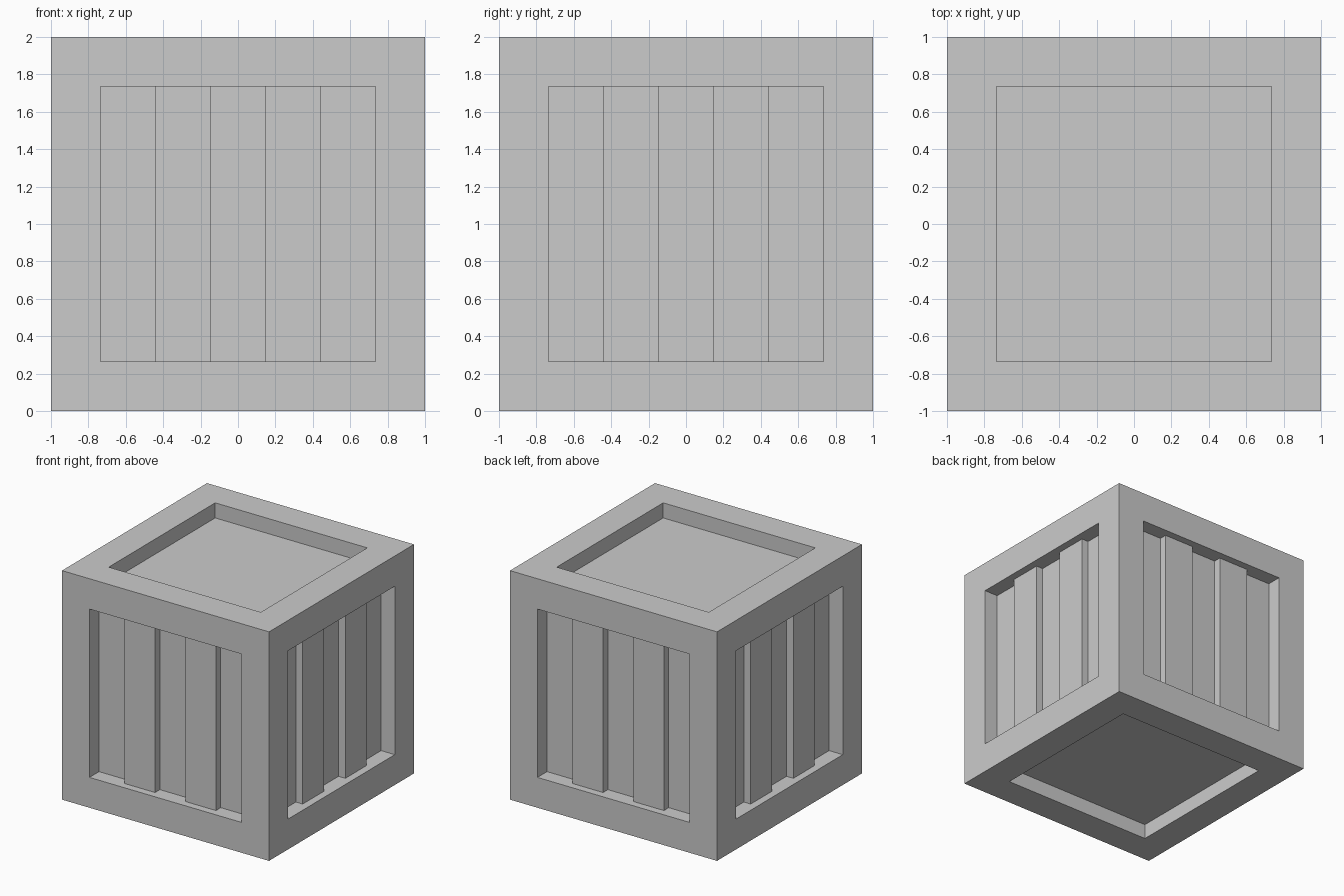
import bpy, bmesh, math
from mathutils import Matrix

if "Cube" in bpy.data.objects:
    bpy.data.objects.remove(bpy.data.objects["Cube"])

BORDER = 0.265            # frame width
DEEP, SHALLOW = 0.132, 0.066  # recess of sunken and raised planks
HALF = 1 - BORDER
PLANKS = 5


def add_object(name, bm):
    mesh = bpy.data.meshes.new(name)
    bm.to_mesh(mesh)
    bm.free()
    obj = bpy.data.objects.new(name, mesh)
    bpy.context.collection.objects.link(obj)
    return obj


# Crate frame: cube with a recessed opening in every face
bm = bmesh.new()
bmesh.ops.create_cube(bm, size=2, matrix=Matrix.Translation((0, 0, 1)))
openings = bm.faces[:]
bmesh.ops.inset_individual(bm, faces=openings, thickness=BORDER, use_even_offset=True)
bmesh.ops.inset_individual(bm, faces=openings, thickness=0, depth=-DEEP)
# Top and bottom keep flat panels; the sides are filled with planks
sides = [f for f in openings if abs(f.normal.z) < 0.5]
bmesh.ops.delete(bm, geom=sides, context='FACES')
add_object("crate_frame", bm)

# Plank panels: stepped profile of alternating planks, extruded upwards
width = 2 * HALF / PLANKS
profile = []
for i in range(PLANKS):
    y = -1 + (SHALLOW if i % 2 else DEEP)
    profile += [(-HALF + i * width, y), (-HALF + (i + 1) * width, y)]

for k, side in enumerate(("front", "right", "back", "left")):
    bm = bmesh.new()
    low = [bm.verts.new((x, y, BORDER)) for x, y in profile]
    high = [bm.verts.new((x, y, 2 - BORDER)) for x, y in profile]
    for i in range(len(profile) - 1):
        bm.faces.new((low[i], low[i + 1], high[i + 1], high[i]))
    bm.transform(Matrix.Rotation(k * math.pi / 2, 4, 'Z'))
    add_object(side + "_planks", bm)
